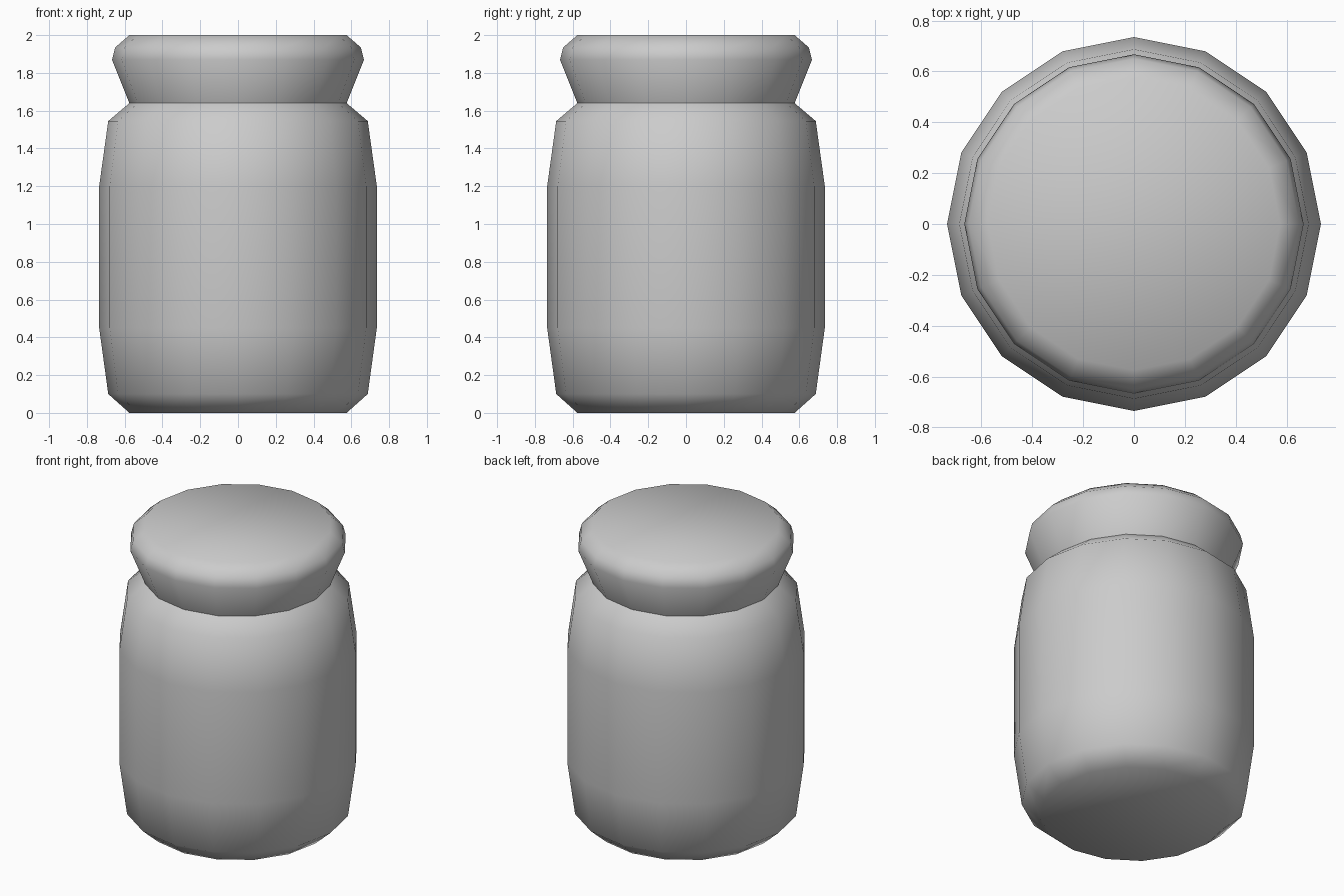
import bpy, bmesh
from math import cos, sin, tau

if "Cube" in bpy.data.objects:
    bpy.data.objects.remove(bpy.data.objects["Cube"])

SIDES = 16


def lathe(name, profile, cap_bottom=False, cap_top=False):
    """Revolve (radius, z) points around z into a smooth 16-sided shell."""
    bm = bmesh.new()
    rings = [[bm.verts.new((r * cos(tau * i / SIDES), r * sin(tau * i / SIDES), z))
              for i in range(SIDES)] for r, z in profile]
    for low, high in zip(rings, rings[1:]):
        for i in range(SIDES):
            j = (i + 1) % SIDES
            bm.faces.new((low[i], low[j], high[j], high[i]))
    if cap_bottom:
        bm.faces.new(rings[0][::-1])
    if cap_top:
        bm.faces.new(rings[-1])
    for f in bm.faces:
        f.smooth = True
    mesh = bpy.data.meshes.new(name)
    bm.to_mesh(mesh)
    bm.free()
    obj = bpy.data.objects.new(name, mesh)
    bpy.context.collection.objects.link(obj)
    return obj


# Jar body with rounded base and shoulder
lathe("jar_body", [(0.575, 0), (0.687, 0.1), (0.735, 0.45), (0.735, 1.2),
                   (0.687, 1.545), (0.575, 1.64)], cap_bottom=True)

# Flared lid, meeting the body at the neck
lathe("lid", [(0.575, 1.64), (0.667, 1.87), (0.65, 1.935), (0.575, 2.0)],
      cap_top=True)
